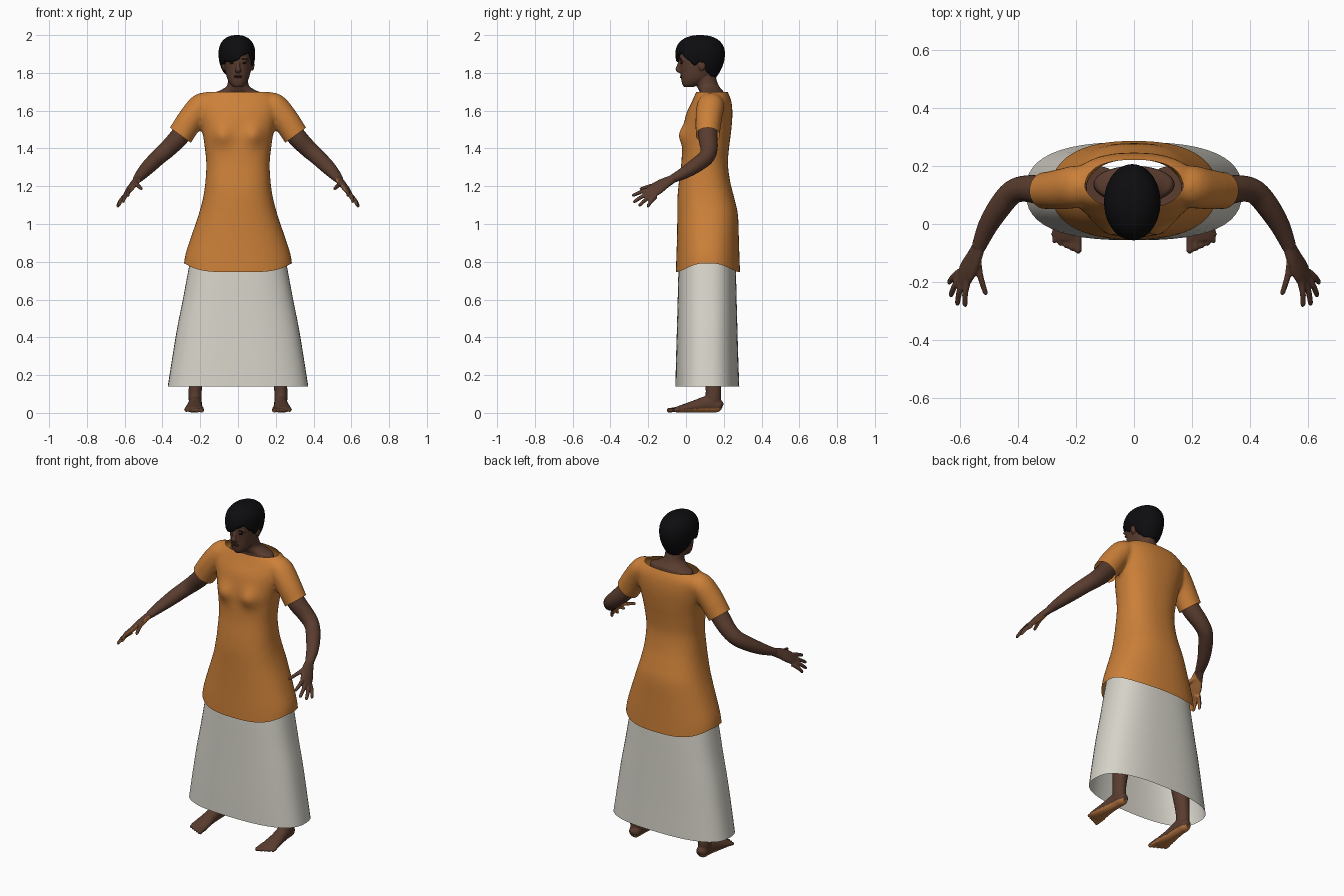
import bpy, bmesh, math
from mathutils import Vector

if "Cube" in bpy.data.objects:
    bpy.data.objects.remove(bpy.data.objects["Cube"])


def material(name, rgb):
    m = bpy.data.materials.new(name)
    m.use_nodes = True
    m.diffuse_color = (*rgb, 1)
    bsdf = m.node_tree.nodes["Principled BSDF"]
    bsdf.inputs["Base Color"].default_value = (*rgb, 1)
    bsdf.inputs["Roughness"].default_value = 0.8
    return m


SKIN = material("brown skin", (0.1, 0.045, 0.028))
PALM = material("palm skin", (0.5, 0.19, 0.055))
ORANGE = material("orange cloth", (0.6, 0.215, 0.04))
CLOTH = material("off white cloth", (0.68, 0.66, 0.59))
HAIR = material("black hair", (0.004, 0.004, 0.005))
LIP = material("dark lips", (0.06, 0.024, 0.018))


def smooth_path(pts, steps=4):
    """Catmull-Rom resampling of tuples of any length."""
    out = []
    for i in range(len(pts) - 1):
        quad = (pts[max(i - 1, 0)], pts[i], pts[i + 1], pts[min(i + 2, len(pts) - 1)])
        for k in range(steps):
            t = k / steps
            out.append([b + 0.5 * t * (c - a + t * (2*a - 5*b + 4*c - d + t * (3*(b - c) + d - a)))
                        for a, b, c, d in zip(*quad)])
    return out + [list(pts[-1])]


def skin_loops(bm, loops, caps=True):
    """Bridge equal-length loops of points, with optional end caps."""
    rows = [[bm.verts.new(p) for p in loop] for loop in loops]
    n = len(rows[0])
    for a, b in zip(rows, rows[1:]):
        for i in range(n):
            bm.faces.new((a[i], a[(i + 1) % n], b[(i + 1) % n], b[i]))
    if caps:
        bm.faces.new(rows[0])
        bm.faces.new(rows[-1])


def power(v, e):
    return math.copysign(abs(v) ** e, v)


def loft(bm, rings, n=48, square=2.0, caps=True):
    """Stack of flat rings: (z, half width, front y, back y)."""
    loops = []
    for z, w, f, b in smooth_path(rings):
        loop = []
        for i in range(n):
            a = 2 * math.pi * i / n
            loop.append((w * power(math.cos(a), 2 / square),
                         (f + b) / 2 + (b - f) / 2 * power(math.sin(a), 2 / square), z))
        loops.append(loop)
    skin_loops(bm, loops, caps)


def tube(bm, pts, up=(0, 0, 1), n=16):
    """Tube along (x, y, z, side radius, up radius)."""
    path = smooth_path(pts)
    loops = []
    for i, p in enumerate(path):
        d = Vector(path[min(i + 1, len(path) - 1)][:3]) - Vector(path[max(i - 1, 0)][:3])
        side = d.cross(Vector(up)).normalized()
        top = side.cross(d).normalized()
        angles = [2 * math.pi * k / n for k in range(n)]
        loops.append([Vector(p[:3]) + side * p[3] * math.cos(a) + top * p[4] * math.sin(a)
                      for a in angles])
    skin_loops(bm, loops)


def ball(bm, center, scale):
    made = bmesh.ops.create_uvsphere(bm, u_segments=16, v_segments=10, radius=1)["verts"]
    for v in made:
        v.co = Vector(c + s * q for c, s, q in zip(center, scale, v.co))


def finish(name, bm, mats, fuse=0, mirror=False, repeat=3):
    """Turn a bmesh into a smooth object, optionally fused into one skin."""
    bmesh.ops.recalc_face_normals(bm, faces=bm.faces)
    me = bpy.data.meshes.new(name)
    bm.to_mesh(me)
    bm.free()
    ob = bpy.data.objects.new(name, me)
    bpy.context.collection.objects.link(ob)
    if fuse:
        mod = ob.modifiers.new("fuse", 'REMESH')
        mod.mode, mod.voxel_size = 'VOXEL', fuse
        mod = ob.modifiers.new("relax", 'SMOOTH')
        mod.factor, mod.iterations = 0.5, repeat
        dg = bpy.context.evaluated_depsgraph_get()
        fused = bpy.data.meshes.new_from_object(ob.evaluated_get(dg))
        ob.modifiers.clear()
        ob.data = fused
    ob.data.materials.clear()
    for m in mats:
        ob.data.materials.append(m)
    for p in ob.data.polygons:
        p.use_smooth = True
        p.material_index = 0
    if mirror:
        ob.modifiers.new("mirror", 'MIRROR').use_mirror_merge = False
    return ob


# Tunic: body and short sleeves fused, then trimmed open
bm = bmesh.new()
loft(bm, [(0.7, 0.29, -0.055, 0.288), (0.8, 0.279, -0.052, 0.284), (0.92, 0.248, -0.048, 0.28),
          (1.05, 0.208, -0.046, 0.275), (1.14, 0.185, -0.045, 0.255), (1.22, 0.173, -0.038, 0.235),
          (1.32, 0.168, -0.025, 0.222), (1.42, 0.178, -0.02, 0.23), (1.48, 0.188, -0.018, 0.238),
          (1.58, 0.21, 0.0, 0.246), (1.65, 0.215, 0.032, 0.24), (1.69, 0.18, 0.05, 0.225),
          (1.72, 0.12, 0.06, 0.21)], square=2.35)
for s in (-1, 1):
    tube(bm, [(s * 0.14, 0.135, 1.645, 0.05, 0.045), (s * 0.19, 0.13, 1.63, 0.072, 0.066),
              (s * 0.25, 0.12, 1.555, 0.07, 0.07), (s * 0.305, 0.115, 1.47, 0.064, 0.069),
              (s * 0.335, 0.115, 1.43, 0.064, 0.069)], n=24)
tunic = finish("tunic", bm, [ORANGE], fuse=0.011, repeat=6)
bm = bmesh.new()
bm.from_mesh(tunic.data)


def trim(point, normal, test):
    faces = [f for f in bm.faces if test(f.calc_center_median())]
    geom = set(faces) | {e for f in faces for e in f.edges} | {v for f in faces for v in f.verts}
    bmesh.ops.bisect_plane(bm, geom=list(geom), plane_co=point, plane_no=normal, clear_outer=True)


trim((0, 0, 0.745), (0, 0, -1), lambda c: c.z < 0.9)
trim((0, 0, 1.698), (0, 0, 1), lambda c: c.z > 1.6)
for s in (-1, 1):
    trim((s * 0.305, 0, 1.47), (s * 0.59, 0, -0.81), lambda c: c.x * s > 0.22 and c.z > 1.3)
for v in bm.verts:
    x, y, z = v.co
    if z < 1.1:  # raised side hem
        v.co.z += 0.045 * min(abs(x) / 0.28, 1) ** 4 * (1.1 - z) / 0.355
    if y < 0.08 and z > 1.3:  # bust
        v.co.y -= 0.026 * math.exp(-((abs(x) - 0.085) / 0.05) ** 2 - ((z - 1.47) / 0.055) ** 2)
bm.to_mesh(tunic.data)
bm.free()

# Long open skirt
bm = bmesh.new()
loft(bm, [(0.14, 0.372, -0.056, 0.282), (0.28, 0.35, -0.053, 0.277), (0.45, 0.322, -0.048, 0.272),
          (0.6, 0.292, -0.044, 0.268), (0.75, 0.264, -0.04, 0.264), (0.95, 0.225, -0.03, 0.255)],
     square=2.6, caps=False)
finish("skirt", bm, [CLOTH])

# Head, neck, nose, ears and collar skin
bm = bmesh.new()
loft(bm, [(1.724, 0.022, -0.01, 0.035), (1.74, 0.04, -0.02, 0.075), (1.77, 0.057, -0.026, 0.125),
          (1.81, 0.067, -0.029, 0.16), (1.86, 0.074, -0.034, 0.18), (1.91, 0.078, -0.036, 0.185),
          (1.95, 0.07, -0.015, 0.175), (1.98, 0.04, 0.02, 0.13)], square=2.2)
loft(bm, [(1.64, 0.14, 0.07, 0.2), (1.69, 0.135, 0.075, 0.2), (1.705, 0.1, 0.07, 0.195),
          (1.73, 0.06, 0.058, 0.175), (1.77, 0.053, 0.045, 0.16), (1.83, 0.05, 0.04, 0.15)])
tube(bm, [(0, -0.03, 1.87, 0.007, 0.006), (0, -0.04, 1.835, 0.01, 0.01),
          (0, -0.044, 1.816, 0.017, 0.011), (0, -0.03, 1.806, 0.012, 0.008)], up=(0, -1, 0))
for s in (-1, 1):
    ball(bm, (s * 0.076, 0.085, 1.842), (0.011, 0.02, 0.031))
    ball(bm, (s * 0.034, -0.02, 1.868), (0.026, 0.012, 0.007))
finish("head", bm, [SKIN], fuse=0.005, repeat=2)

# Lips, eyes and brows
bm = bmesh.new()
for z, w in ((1.783, 0.025), (1.776, 0.021)):
    ball(bm, (0, -0.026, z), (w, 0.007, 0.0045))
finish("lips", bm, [LIP])
bm = bmesh.new()
for s in (-1, 1):
    ball(bm, (s * 0.033, -0.024, 1.852), (0.013, 0.006, 0.004))
    ball(bm, (s * 0.035, -0.028, 1.874), (0.02, 0.006, 0.003))
finish("eyes_and_brows", bm, [HAIR])

# Short hair with a slanted fringe: hairline height by angle, back at 90
line = [(0, 1.86), (25, 1.80), (50, 1.775), (90, 1.768), (130, 1.775), (155, 1.80), (180, 1.86),
        (205, 1.845), (230, 1.862), (250, 1.857), (270, 1.865), (290, 1.893), (310, 1.905),
        (330, 1.87), (345, 1.84), (360, 1.86)]


def hairline(deg):
    for (a, p), (b, q) in zip(line, line[1:]):
        if a <= deg <= b:
            t = (deg - a) / (b - a)
            return p + (q - p) * t * t * (3 - 2 * t)


loops, steps, count = [], 18, 72
for j in range(steps + 2):
    t = min(j, steps) / steps
    loop = []
    for i in range(count):
        deg = 360 * i / count
        a = math.radians(deg)
        z = 2.0 - 0.0005 - (1.9995 - hairline(deg)) * t ** 1.7
        if z > 1.9:
            r = (1 - ((z - 1.9) / 0.1) ** 2.3) ** (1 / 2.3)
        else:
            r = 1 - 0.33 * ((1.9 - z) / 0.12) ** 2
        r *= 0.8 if j > steps else 1
        loop.append((-0.006 + 0.097 * r * math.cos(a), 0.075 + 0.131 * r * math.sin(a), z))
    loops.append(loop)
bm = bmesh.new()
skin_loops(bm, loops, caps=False)
bm.faces.new([v for v in bm.verts][:count])
finish("hair", bm, [HAIR])

# Arms with spread fingers
back_of_hand = (0.75, 0, 0.65)
bm = bmesh.new()
tube(bm, [(0.2, 0.12, 1.62, 0.05, 0.05), (0.3, 0.115, 1.475, 0.052, 0.052),
          (0.37, 0.122, 1.4, 0.046, 0.047), (0.42, 0.108, 1.355, 0.042, 0.043),
          (0.465, 0.055, 1.312, 0.04, 0.04), (0.505, -0.01, 1.27, 0.034, 0.032),
          (0.535, -0.08, 1.235, 0.025, 0.021)])
tube(bm, [(0.53, -0.065, 1.24, 0.022, 0.02), (0.55, -0.115, 1.215, 0.034, 0.019),
          (0.573, -0.16, 1.185, 0.041, 0.017), (0.59, -0.195, 1.16, 0.034, 0.012)], up=back_of_hand)
fingers = [((0.57, -0.185, 1.185), (0.583, -0.285, 1.15)), ((0.583, -0.185, 1.167), (0.61, -0.28, 1.115)),
           ((0.594, -0.178, 1.153), (0.633, -0.25, 1.096)), ((0.597, -0.162, 1.145), (0.64, -0.205, 1.09)),
           ((0.54, -0.11, 1.215), (0.51, -0.245, 1.185))]
for base, tip in fingers:
    a, b = Vector(base), Vector(tip)
    bend = (a + b) / 2 + Vector(back_of_hand) * 0.006
    tube(bm, [(*a, 0.013, 0.013), (*bend, 0.011, 0.011), (*a.lerp(b, 0.92), 0.009, 0.009),
              (*b, 0.004, 0.004)], up=back_of_hand, n=10)
arms = finish("arms", bm, [SKIN, PALM], fuse=0.005, mirror=True, repeat=2)
for p in arms.data.polygons:
    if p.center.y < -0.1 and p.normal.dot(Vector(back_of_hand)) < -0.35:
        p.material_index = 1

# Legs and bare feet
bm = bmesh.new()
tube(bm, [(0.12, 0.12, 0.9, 0.08, 0.08), (0.17, 0.12, 0.55, 0.06, 0.06), (0.205, 0.14, 0.32, 0.052, 0.055),
          (0.225, 0.145, 0.14, 0.036, 0.042), (0.227, 0.145, 0.08, 0.035, 0.042),
          (0.228, 0.145, 0.03, 0.03, 0.035)], up=(0, 1, 0))
tube(bm, [(0.225, 0.192, 0.03, 0.015, 0.018), (0.225, 0.175, 0.036, 0.032, 0.034),
          (0.226, 0.12, 0.046, 0.036, 0.045), (0.23, 0.05, 0.034, 0.041, 0.034),
          (0.232, -0.02, 0.022, 0.05, 0.021), (0.232, -0.055, 0.016, 0.044, 0.014)])
for i in range(5):
    x, r = 0.192 + 0.0205 * i, 0.015 - 0.0012 * i
    tip = -0.1 + 0.009 * i
    tube(bm, [(x + 0.003, -0.03, 0.02, r, r), (x, tip + 0.02, 0.015, r * 0.8, r * 0.85),
              (x, tip + 0.006, 0.013, r * 0.85, r * 0.85), (x, tip - 0.002, 0.012, 0.004, 0.004)], n=10)
legs = finish("legs", bm, [SKIN, PALM], fuse=0.005, mirror=True, repeat=2)
for v in legs.data.vertices:
    v.co.z = max(v.co.z, 0)
for p in legs.data.polygons:
    if p.center.z < 0.03 and p.normal.z < -0.45:
        p.material_index = 1
